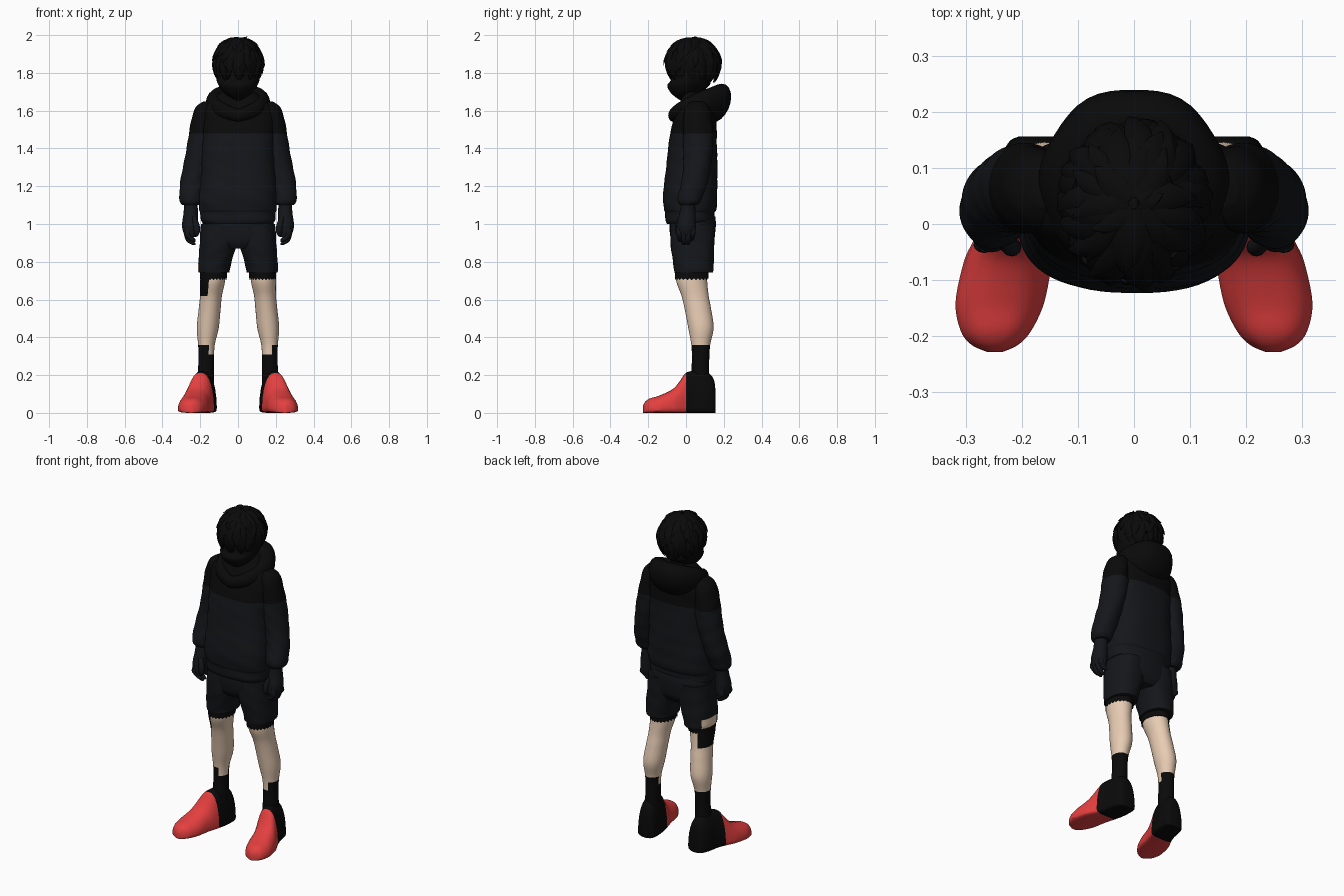
import bpy, bmesh, math, random
from mathutils import Vector

if "Cube" in bpy.data.objects:
    bpy.data.objects.remove(bpy.data.objects["Cube"])

random.seed(4)


def material(name, r, g, b):
    m = bpy.data.materials.new(name)
    m.diffuse_color = (r, g, b, 1)
    m.use_nodes = True
    m.node_tree.nodes["Principled BSDF"].inputs["Base Color"].default_value = m.diffuse_color
    return m


BLACK = material("black", 0.003, 0.003, 0.003)
CHARCOAL = material("charcoal", 0.007, 0.008, 0.010)
SKIN = material("skin", 0.80, 0.60, 0.45)
RED = material("red", 0.78, 0.05, 0.05)


def spline(rows, k=6):
    """Catmull-Rom through rows of numbers."""
    out = []
    for i in range(len(rows) - 1):
        p = [rows[max(i - 1, 0)], rows[i], rows[i + 1], rows[min(i + 2, len(rows) - 1)]]
        for j in range(k):
            t = j / k
            out.append([0.5 * (2 * b + (c - a) * t + (2 * a - 5 * b + 4 * c - d) * t * t
                               + (3 * b - a - 3 * c + d) * t ** 3) for a, b, c, d in zip(*p)])
    return out + [list(rows[-1])]


def add_skin(bm, loops, closed=False):
    vs = [[bm.verts.new(p) for p in loop] for loop in loops]
    n = len(vs[0])
    pairs = list(zip(vs, vs[1:])) + ([(vs[-1], vs[0])] if closed else [])
    for a, b in pairs:
        for i in range(n):
            bm.faces.new((a[i], a[(i + 1) % n], b[(i + 1) % n], b[i]))
    if not closed:
        bm.faces.new(vs[0])
        bm.faces.new(vs[-1])


def finish(name, bm, mats, pick=None):
    bmesh.ops.recalc_face_normals(bm, faces=bm.faces)
    if pick:
        for f in bm.faces:
            f.material_index = int(pick(f.calc_center_median()))
    me = bpy.data.meshes.new(name)
    bm.to_mesh(me)
    bm.free()
    for m in mats:
        me.materials.append(m)
    ob = bpy.data.objects.new(name, me)
    bpy.context.collection.objects.link(ob)
    return ob


def power(v, e):
    return math.copysign(abs(v) ** e, v)


def loops_z(rows, n=40, p=2.0, fold=0.0, side=1, k=6):
    """Horizontal rings from rows (cx, cy, z, rx, ry)."""
    loops = []
    for cx, cy, z, rx, ry in spline(rows, k):
        loop = []
        for i in range(n):
            a = 2 * math.pi * i / n
            f = 1 + fold * math.sin(3 * a + z * 22) * math.sin(z * 45 + 2 * math.cos(a))
            loop.append(Vector((side * (cx + f * rx * power(math.cos(a), 2 / p)),
                                cy + f * ry * power(math.sin(a), 2 / p), z)))
        loops.append(loop)
    return loops


def loft(name, rows, mats, pick=None, **kw):
    bm = bmesh.new()
    add_skin(bm, loops_z(rows, **kw))
    return finish(name, bm, mats, pick)


# hoodie body with ribbed hem, darker above the chest line
loft("hoodie_body", [
    (0, .02, 1.00, .182, .122), (0, .02, 1.02, .196, .130), (0, .02, 1.06, .198, .131),
    (0, .022, 1.08, .205, .139), (0, .022, 1.15, .208, .143), (0, .03, 1.30, .195, .136),
    (0, .04, 1.48, .195, .123), (0, .05, 1.57, .198, .110), (0, .055, 1.62, .185, .098),
    (0, .06, 1.66, .140, .085), (0, .06, 1.70, .090, .065)],
    [CHARCOAL, BLACK], lambda c: c.z > 1.48, n=64, p=2.5, fold=.014, k=8)

# hood lying around the neck, heavy at the back
bm = bmesh.new()
loops = []
for i in range(56):
    t = 2 * math.pi * i / 56
    b = (1 + math.sin(t)) / 2
    out = Vector((math.cos(t), math.sin(t), 0))
    c = Vector((0, .05, 1.575 + .065 * b ** .5)) + .115 * out
    rh = (.028 + .045 * b) * (1 + .04 * math.sin(7 * t))
    rv = .035 + .068 * b
    loops.append([c + out * (rh * math.cos(q) + .35 * rh * math.sin(q) * b)
                  + Vector((0, 0, rv * math.sin(q)))
                  for q in (2 * math.pi * j / 20 for j in range(20))])
add_skin(bm, loops, closed=True)
finish("hood", bm, [BLACK])

# neck and masked head
loft("neck", [(0, .05, 1.58, .055, .055), (0, .045, 1.72, .055, .06)], [BLACK], n=24)
loft("head", [
    (0, .0, 1.655, .02, .03), (0, -.003, 1.675, .05, .057), (0, 0, 1.70, .08, .085),
    (0, .013, 1.735, .103, .112), (0, .027, 1.77, .115, .104), (0, .035, 1.85, .12, .11),
    (0, .035, 1.93, .09, .09), (0, .035, 1.97, .03, .03)], [BLACK])

# hair: scalp cap plus layered tapered locks
HC = Vector((0, .037, 1.85))


def scalp(polar, az, r=1.0):
    s = math.sin(polar)
    return HC + r * Vector((.126 * s * math.cos(az), .14 * s * math.sin(az), .132 * math.cos(polar)))


bm = bmesh.new()
add_skin(bm, [[scalp(math.radians(d), 2 * math.pi * j / 32) for j in range(32)]
              for d in (2, 15, 30, 45, 60, 75, 90, 105)])


def lock(start, end, az, width, lift, twist):
    loops = []
    for s in (0, .2, .4, .6, .8, 1):
        po = math.radians(start + (end - start) * s)
        a = az + twist * s * s
        c = scalp(po, a, .98 + lift * s * s)
        normal = (c - HC).normalized()
        tang = Vector((-math.sin(a), math.cos(a), 0))
        w = width * (1.02 - s ** 2) * (.7 + .6 * s)
        loops.append([c + tang * w * math.cos(q) + normal * w * .45 * math.sin(q)
                      for q in (math.pi * j / 3 for j in range(6))])
    add_skin(bm, loops)


for start, end, count, width in ((4, 48, 8, .030), (16, 68, 12, .030), (35, 92, 15, .029),
                                 (58, 116, 17, .028), (80, 138, 19, .027)):
    for i in range(count):
        az = 2 * math.pi * (i + random.uniform(-.25, .25)) / count + start
        lock(start, end + random.uniform(-9, 6), az, width * random.uniform(.85, 1.2),
             random.uniform(.07, .16), random.uniform(-.3, .3))
lock(3, 22, 0, .02, .19, .3)
finish("hair", bm, [BLACK])

# shorts hip section
loft("shorts_hips", [(0, .035, 1.04, .18, .12), (0, .035, .98, .192, .122),
                     (0, .035, .91, .185, .113), (0, .035, .87, .10, .09)],
     [CHARCOAL], n=48, p=2.4, fold=.01)

for side, tag in ((1, "left"), (-1, "right")):
    # sleeve with gathered cuff
    loft(tag + "_sleeve", [
        (.165, .06, 1.648, .02, .03), (.170, .06, 1.62, .052, .062), (.180, .06, 1.56, .064, .076),
        (.195, .065, 1.45, .070, .080), (.215, .06, 1.33, .070, .075), (.238, .045, 1.22, .068, .070),
        (.248, .025, 1.15, .063, .066), (.250, .018, 1.118, .059, .060), (.250, .015, 1.10, .045, .047)],
        [CHARCOAL, BLACK], lambda c: c.z > 1.48, side=side, fold=.028, k=8)

    # gloved hand: palm, four curled fingers, thumb
    bm = bmesh.new()
    add_skin(bm, loops_z([(.250, .012, 1.12, .035, .036), (.250, .008, 1.06, .038, .042),
                          (.254, .002, 1.0, .042, .050), (.252, 0, .96, .039, .050),
                          (.248, 0, .93, .028, .042)], n=24, side=side))
    for y, tip in ((-.037, .905), (-.012, .888), (.013, .89), (.036, .91)):
        add_skin(bm, loops_z([(.262, y, .98, .016, .014), (.268, y, .95, .018, .0145),
                              (.258, y * .9, tip + .025, .018, .014), (.240, y * .85, tip + .008, .016, .012),
                              (.232, y * .8, tip, .005, .005)], n=12, side=side, k=3))
    add_skin(bm, loops_z([(.235, -.025, 1.04, .012, .014), (.222, -.038, 1.0, .017, .017),
                          (.217, -.042, .96, .016, .015), (.219, -.040, .935, .005, .005)],
                         n=12, side=side, k=3))
    finish(tag + "_hand", bm, [CHARCOAL])

    # shorts leg, with the skin coloured patch on one outer edge
    loft(tag + "_shorts_leg", [
        (.100, .035, 1.0, .096, .118), (.104, .035, .90, .099, .116), (.119, .038, .82, .090, .110),
        (.127, .04, .765, .084, .105), (.127, .04, .742, .081, .102)], [CHARCOAL, SKIN],
        lambda c: side < 0 and c.x < -.185 and c.z < .80 and c.y > .0,
        side=side, p=2.3, fold=.018)

    # jagged under-short trim
    bm = bmesh.new()
    loops = loops_z([(.129, .03, .77, .072, .090), (.130, .03, .703, .070, .089)], n=48, side=side, k=4)
    for i, v in enumerate(loops[-1]):
        v.z += .009 * (i % 2)
    add_skin(bm, loops)
    finish(tag + "_trim", bm, [BLACK])

    # leg with stepped sock colouring and a dark patch on one thigh
    def dark(c):
        x = abs(c.x)
        sock = c.z < .305 or (c.z < .36 and (x > (.155 if side < 0 else .18) or c.y > .085))
        return sock or (side < 0 and c.z > .62 and x > .157)
    loft(tag + "_leg", [
        (.130, .03, .78, .066, .080), (.134, .03, .70, .066, .082), (.143, .048, .62, .058, .072),
        (.150, .063, .55, .058, .070), (.160, .079, .45, .058, .067), (.167, .078, .36, .044, .050),
        (.168, .077, .28, .041, .046), (.170, .075, .20, .044, .048), (.170, .075, .15, .044, .048)],
        [SKIN, BLACK], dark, side=side, k=8)

    # shoe: sections from heel to toe, black heel block and red front
    rows = [(.156, .170, .035, .12), (.146, .170, .053, .18), (.11, .176, .064, .215),
            (.05, .184, .068, .222), (0, .199, .072, .212), (-.035, .213, .076, .165),
            (-.07, .225, .079, .126), (-.14, .239, .079, .092), (-.19, .246, .063, .077),
            (-.215, .248, .042, .060), (-.228, .248, .014, .038)]
    loops = []
    for y, cx, hw, h in spline(rows, 5):
        loop = []
        for j in range(28):
            a = 2 * math.pi * j / 28
            u, v = math.cos(a), math.sin(a)
            low = min(.03, h * .3)
            z = low + ((h - low) * power(v, .8) if v > 0 else low * power(v, .35))
            narrow = 1 - .15 * max(0, v)
            loop.append(Vector((side * (cx + hw * power(u, .75) * narrow), y, max(z, 0))))
        loops.append(loop)
    bm = bmesh.new()
    add_skin(bm, loops)
    finish(tag + "_shoe", bm, [BLACK, RED], lambda c: c.y < 0)

# smooth shading with sharp edges kept
bpy.ops.object.select_all(action='SELECT')
bpy.context.view_layer.objects.active = bpy.data.objects["hair"]
bpy.ops.object.shade_smooth_by_angle(angle=math.radians(40))
